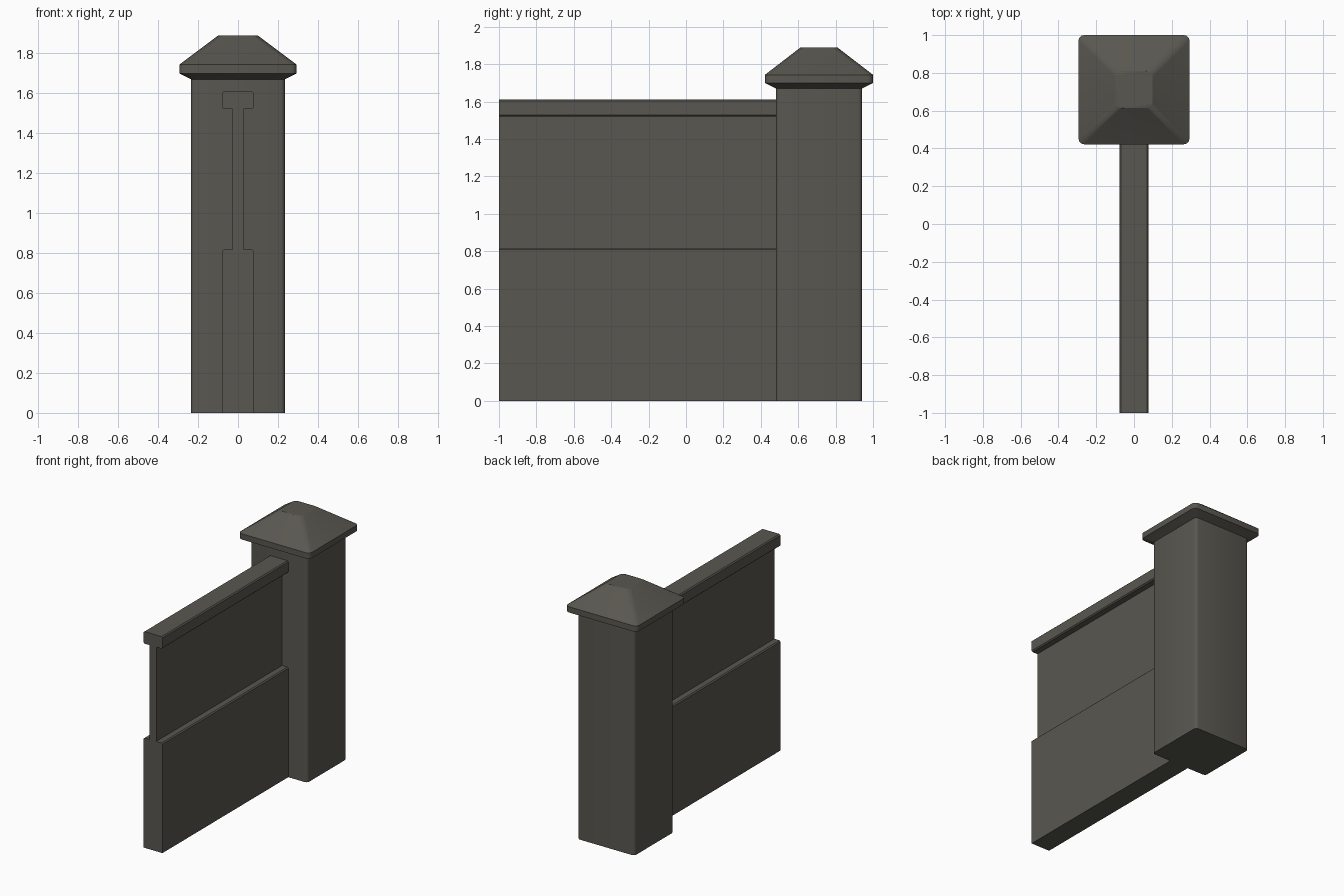
import bpy, bmesh
from math import cos, sin, pi

if "Cube" in bpy.data.objects:
    bpy.data.objects.remove(bpy.data.objects["Cube"])

stone = bpy.data.materials.new("dark_stone")
stone.diffuse_color = (0.10, 0.095, 0.08, 1)
stone.use_nodes = True
stone.node_tree.nodes["Principled BSDF"].inputs["Base Color"].default_value = stone.diffuse_color


def finish(bm, name):
    bmesh.ops.recalc_face_normals(bm, faces=bm.faces[:])
    mesh = bpy.data.meshes.new(name)
    bm.to_mesh(mesh)
    bm.free()
    mesh.materials.append(stone)
    obj = bpy.data.objects.new(name, mesh)
    bpy.context.collection.objects.link(obj)
    bpy.ops.object.select_all(action='DESELECT')
    obj.select_set(True)
    bpy.context.view_layer.objects.active = obj
    bpy.ops.object.shade_smooth_by_angle(angle=0.55)
    return obj


def rounded_ring(bm, hx, hy, r, z, cy=0.711, steps=3):
    ring = []
    for q, (sx, sy) in enumerate([(1, 1), (-1, 1), (-1, -1), (1, -1)]):
        for k in range(steps + 1):
            a = (q + k / steps) * pi / 2
            ring.append(bm.verts.new((sx * (hx - r) + r * cos(a),
                                      cy + sy * (hy - r) + r * sin(a), z)))
    return ring


def loft(name, sections, cap_bottom, cap_top):
    bm = bmesh.new()
    rings = [rounded_ring(bm, *s) for s in sections]
    for a, b in zip(rings, rings[1:]):
        for i in range(len(a)):
            j = (i + 1) % len(a)
            bm.faces.new((a[i], a[j], b[j], b[i]))
    if cap_bottom:
        bm.faces.new(rings[0])
    if cap_top:
        bm.faces.new(rings[-1])
    return finish(bm, name)


# Pillar shaft and its pyramid cap (half x, half y, corner radius, z)
loft("pillar", [(0.235, 0.231, 0.022, 0), (0.235, 0.231, 0.022, 1.67)], True, False)
loft("pillar_cap", [(0.235, 0.231, 0.022, 1.67), (0.294, 0.289, 0.03, 1.70),
                    (0.294, 0.289, 0.03, 1.743), (0.098, 0.098, 0.03, 1.89)], False, True)

# Wall panel: I-shaped section with small chamfers, extruded along y
c = 0.008
half = [(0.078, 0), (0.078, 0.818 - c), (0.078 - c, 0.818), (0.027, 0.818),
        (0.027, 1.52), (0.078 - c, 1.52), (0.078, 1.52 + c),
        (0.078, 1.61 - c), (0.078 - c, 1.61)]
profile = half + [(-x, z) for x, z in reversed(half)]
bm = bmesh.new()
face = bm.faces.new([bm.verts.new((x, -1, z)) for x, z in profile])
out = bmesh.ops.extrude_face_region(bm, geom=[face], use_keep_orig=True)
moved = [v for v in out["geom"] if isinstance(v, bmesh.types.BMVert)]
bmesh.ops.translate(bm, verts=moved, vec=(0, 1.482, 0))
finish(bm, "wall_panel")
